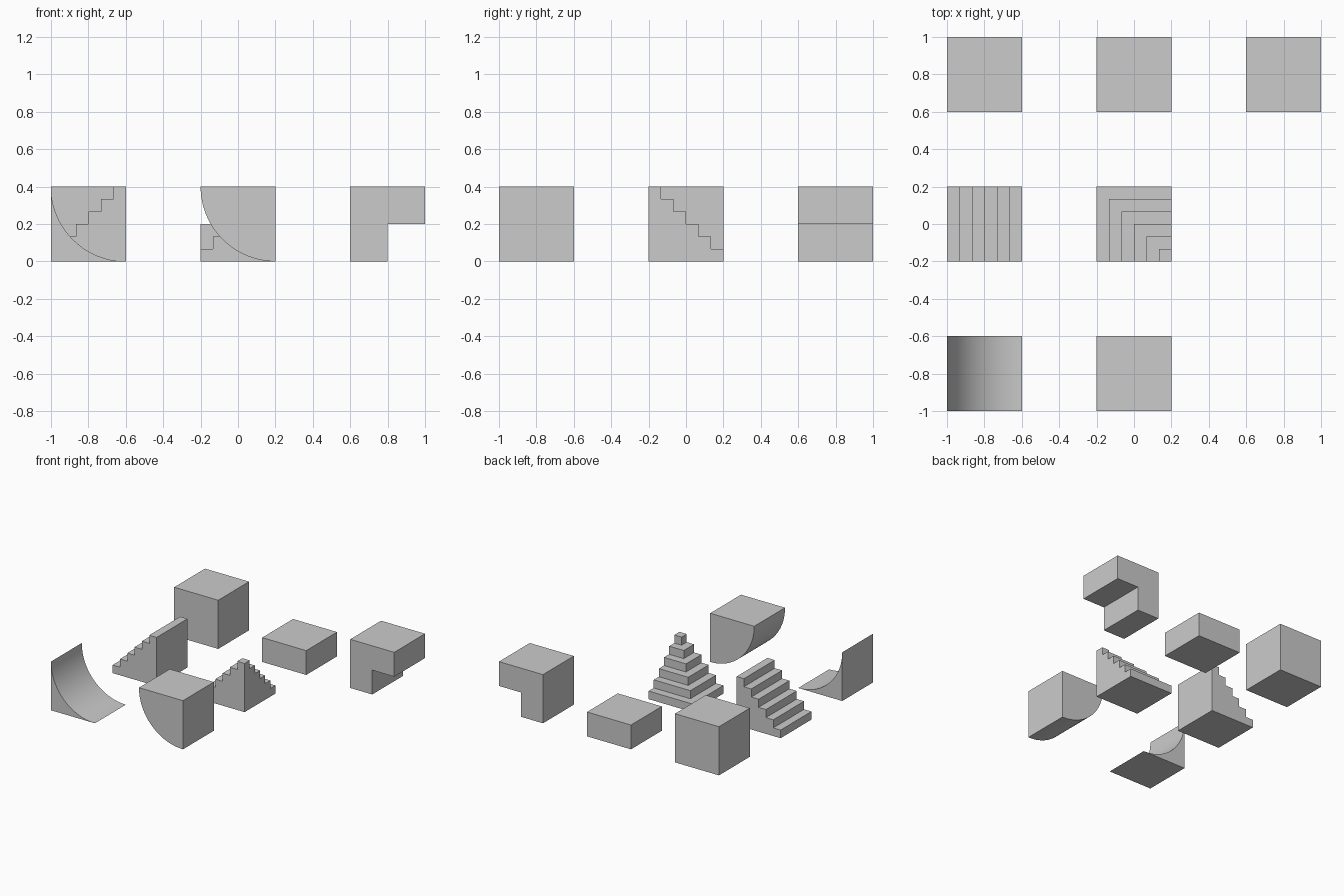
import bpy, bmesh, math

if "Cube" in bpy.data.objects:
    bpy.data.objects.remove(bpy.data.objects["Cube"])

S = 0.4        # block size
STEPS = 6      # stair steps
ARC = 24       # segments in a quarter round


def finish(name, bm, loc, smooth=False):
    bmesh.ops.recalc_face_normals(bm, faces=bm.faces)
    me = bpy.data.meshes.new(name)
    bm.to_mesh(me)
    bm.free()
    ob = bpy.data.objects.new(name, me)
    ob.location = loc
    bpy.context.collection.objects.link(ob)
    if smooth:
        bpy.ops.object.select_all(action='DESELECT')
        ob.select_set(True)
        bpy.context.view_layer.objects.active = ob
        bpy.ops.object.shade_smooth_by_angle(angle=math.radians(15))
    return ob


def prism(name, profile, axis, height, cx, cy, smooth=False):
    """Extrude a profile drawn in x/z along y, or in x/y along z."""
    bm = bmesh.new()
    if axis == 'y':
        pts, vec = [(x, -S / 2, z) for x, z in profile], (0, height, 0)
    else:
        pts, vec = [(x, y, 0) for x, y in profile], (0, 0, height)
    face = bm.faces.new([bm.verts.new(p) for p in pts])
    ext = bmesh.ops.extrude_face_region(bm, geom=[face], use_keep_orig=True)
    verts = [v for v in ext['geom'] if isinstance(v, bmesh.types.BMVert)]
    bmesh.ops.translate(bm, verts=verts, vec=vec)
    return finish(name, bm, (cx, cy, 0), smooth)


h = S / 2
square = [(-h, -h), (h, -h), (h, h), (-h, h)]

# Back row: full block, half slab, overhanging block
prism("full_block", square, 'z', S, -0.8, 0.8)
prism("half_slab", square, 'z', h, 0, 0.8)
prism("overhang_block", [(-h, 0), (0, 0), (0, h), (h, h), (h, S), (-h, S)],
      'y', S, 0.8, 0.8)

# Straight stairs rising towards +x
d = S / STEPS
stairs = [(h, 0), (-h, 0)]
for i in range(STEPS):
    stairs += [(-h + i * d, (i + 1) * d), (-h + (i + 1) * d, (i + 1) * d)]
prism("straight_stairs", stairs, 'y', S, -0.8, 0)

# Corner stairs: terraces shrinking into the front right corner, one closed shell
bm = bmesh.new()


def poly(pts):
    bm.faces.new([bm.verts.new(p) for p in pts])


poly([(x, y, 0) for x, y in square])
for i in range(STEPS):
    a, b, z0, z1 = -h + i * d, -h + (i + 1) * d, i * d, (i + 1) * d
    poly([(a, -h, z0), (a, -a, z0), (a, -a, z1), (a, -h, z1)])
    poly([(a, -a, z0), (h, -a, z0), (h, -a, z1), (a, -a, z1)])
    if i < STEPS - 1:
        poly([(a, -h, z1), (b, -h, z1), (b, -b, z1), (h, -b, z1),
              (h, -a, z1), (a, -a, z1)])
    else:
        poly([(a, -h, z1), (h, -h, z1), (h, -a, z1), (a, -a, z1)])
poly([(x, -h, z) for x, z in stairs])
poly([(h, -x, z) for x, z in stairs])
bmesh.ops.remove_doubles(bm, verts=bm.verts, dist=1e-5)
finish("corner_stairs", bm, (0, 0, 0))

# Front row: concave and convex quarter rounds sharing the same arc
arc = [(h - S * math.cos(t), S - S * math.sin(t))
       for t in (math.pi / 2 * i / ARC for i in range(ARC + 1))]
prism("concave_ramp", arc + [(-h, 0)], 'y', S, -0.8, -0.8, True)
prism("convex_quarter_round", arc + [(h, S)], 'y', S, 0, -0.8, True)
